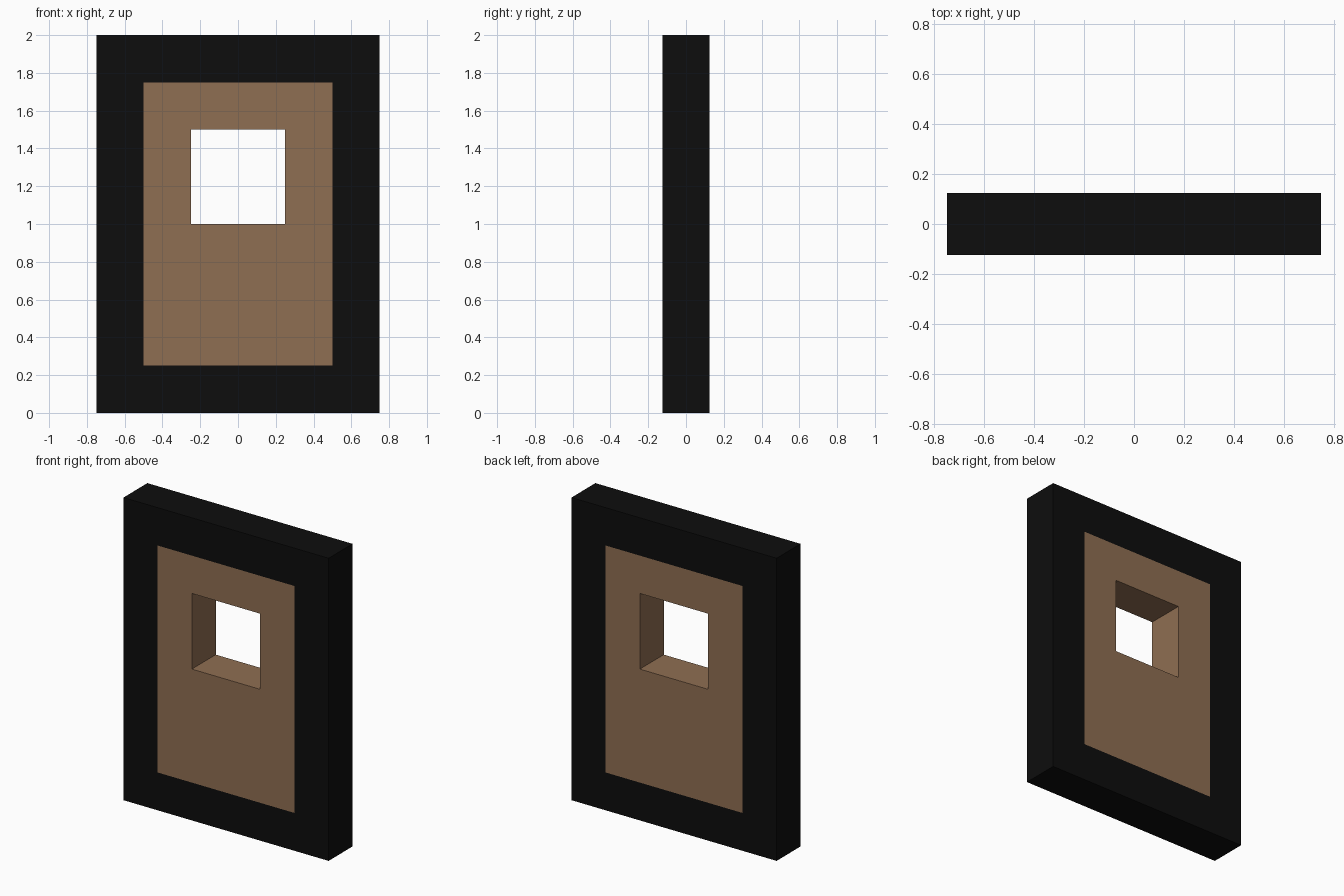
import bpy, bmesh

if "Cube" in bpy.data.objects:
    bpy.data.objects.remove(bpy.data.objects["Cube"])


def material(name, color):
    m = bpy.data.materials.new(name)
    m.diffuse_color = (*color, 1.0)
    m.use_nodes = True
    m.node_tree.nodes["Principled BSDF"].inputs["Base Color"].default_value = m.diffuse_color
    return m


# Flat sheet of the door, laid out on a grid with the window cell left open
XS = (-0.75, -0.5, -0.25, 0.25, 0.5, 0.75)
ZS = (0.0, 0.25, 1.0, 1.5, 1.75, 2.0)
bm = bmesh.new()
grid = [[bm.verts.new((x, 0, z)) for z in ZS] for x in XS]
for i in range(5):
    for j in range(5):
        if (i, j) == (2, 2):
            continue  # window opening
        f = bm.faces.new((grid[i][j], grid[i + 1][j],
                          grid[i + 1][j + 1], grid[i][j + 1]))
        # outer ring is the black surround, inner cells are the brown panel
        f.material_index = int(0 < i < 4 and 0 < j < 4)

mesh = bpy.data.meshes.new("door_with_window")
bm.to_mesh(mesh)
bm.free()
mesh.materials.append(material("black surround", (0.004, 0.004, 0.004)))
mesh.materials.append(material("brown panel", (0.275, 0.156, 0.084)))
door = bpy.data.objects.new("door_with_window", mesh)
bpy.context.collection.objects.link(door)

# Thickness, centred on y = 0; rims keep the colour of the adjoining face
solid = door.modifiers.new("thickness", 'SOLIDIFY')
solid.thickness = 0.25
solid.offset = 0.0
